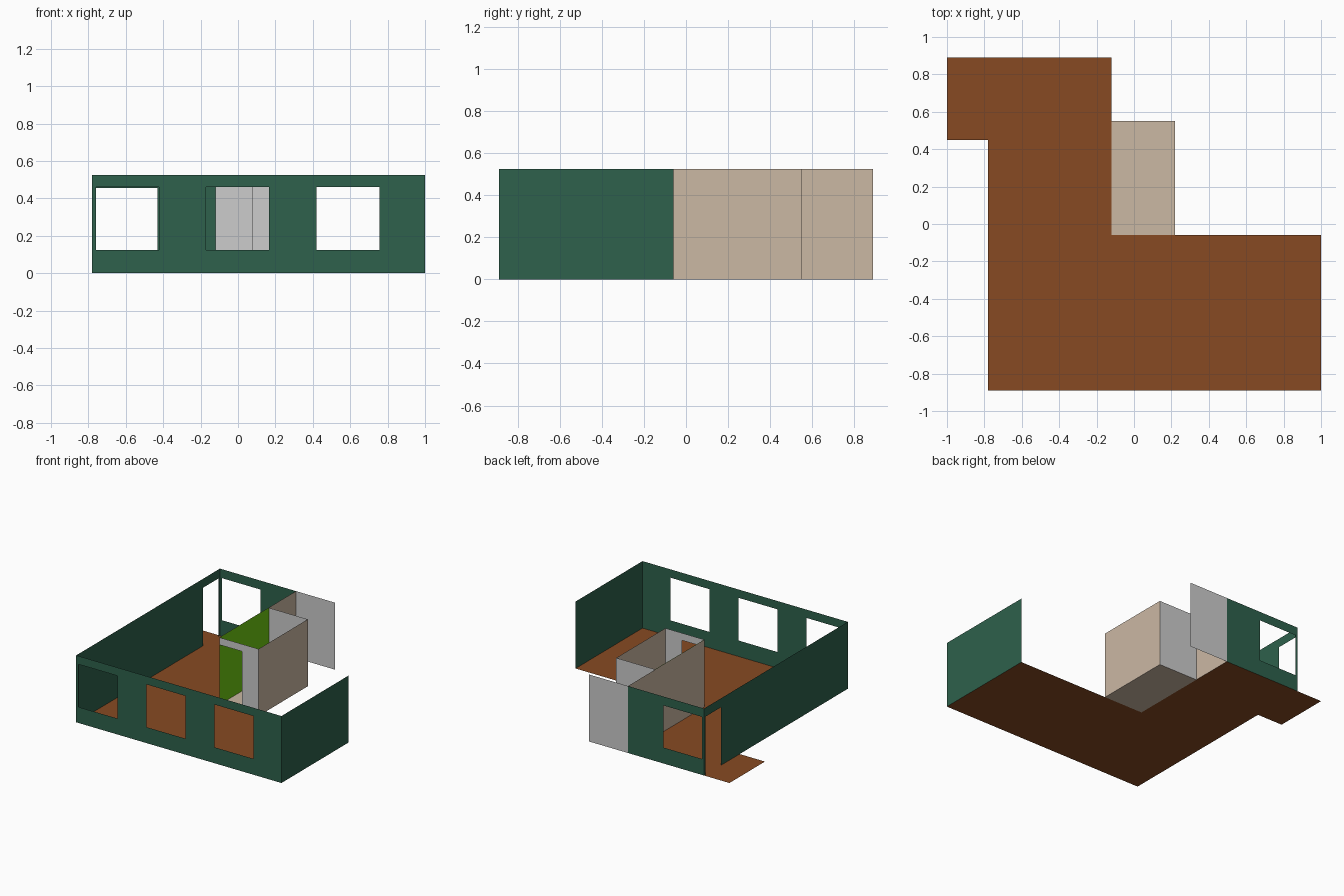
import bpy, bmesh
from mathutils import Vector

if "Cube" in bpy.data.objects:
    bpy.data.objects.remove(bpy.data.objects["Cube"])

H = 0.525            # wall height
SILL, HEAD = 0.125, 0.46


def material(name, srgb):
    lin = [((c / 255 + 0.055) / 1.055) ** 2.4 if c > 10 else c / 255 / 12.92 for c in srgb]
    m = bpy.data.materials.new(name)
    m.diffuse_color = (*lin, 1)
    m.use_nodes = True
    m.node_tree.nodes["Principled BSDF"].inputs["Base Color"].default_value = m.diffuse_color
    return m


GREEN = material("dark green paint", (46, 97, 76))
GREY = material("light grey paint", (204, 204, 204))
TAN = material("tan plaster", (203, 184, 164))
BROWN = material("brown floorboards", (135, 74, 34))
LIME = material("bright green paint", (110, 200, 17))


def finish(name, bm, mat):
    me = bpy.data.meshes.new(name)
    bm.to_mesh(me)
    bm.free()
    me.materials.append(mat)
    ob = bpy.data.objects.new(name, me)
    bpy.context.collection.objects.link(ob)
    return ob


def wall(name, mat, start, end, holes=()):
    """Thin upright panel; holes are (from, to, bottom, top) measured along the wall."""
    a, b = Vector((*start, 0)), Vector((*end, 0))
    length = (b - a).length
    d = (b - a) / length
    us = sorted({0, length, *(u for h in holes for u in h[:2])})
    zs = sorted({0, H, *(z for h in holes for z in h[2:])})
    bm = bmesh.new()
    for u0, u1 in zip(us, us[1:]):
        for z0, z1 in zip(zs, zs[1:]):
            uc, zc = (u0 + u1) / 2, (z0 + z1) / 2
            if any(h[0] < uc < h[1] and h[2] < zc < h[3] for h in holes):
                continue
            corners = ((u0, z0), (u1, z0), (u1, z1), (u0, z1))
            bm.faces.new([bm.verts.new(a + d * u + Vector((0, 0, z))) for u, z in corners])
    bmesh.ops.remove_doubles(bm, verts=bm.verts, dist=1e-4)
    return finish(name, bm, mat)


def floor(name, mat, outline):
    bm = bmesh.new()
    bm.faces.new([bm.verts.new((x, y, 0)) for x, y in outline])
    bmesh.ops.triangulate(bm, faces=bm.faces[:])
    return finish(name, bm, mat)


# Floors: L-shaped main room with a porch, and the small inner room
floor("main_floor", BROWN, [(-1, 0.45), (-0.78, 0.45), (-0.78, -0.89), (1, -0.89),
                            (1, -0.06), (-0.12, -0.06), (-0.12, 0.89), (-1, 0.89)])
floor("small_room_floor", TAN, [(-0.12, -0.06), (0.22, -0.06), (0.22, 0.55), (-0.12, 0.55)])

# Outer walls: three front windows, one back window, a doorway to the porch
front_windows = [(0.02 + 0.59 * i, 0.357 + 0.59 * i, SILL, HEAD) for i in range(3)]
wall("front_wall", GREEN, (-0.78, -0.89), (1, -0.89), front_windows)
wall("right_wall", GREEN, (1, -0.89), (1, -0.06))
wall("back_wall", GREEN, (-0.12, 0.89), (-0.78, 0.89), [(0.31, 0.64, SILL, 0.455)])
wall("left_wall", GREEN, (-0.78, 0.89), (-0.78, -0.89), [(0.018, 0.207, 0, 0.455)])
wall("back_wall_extension", GREY, (-0.12, 0.89), (0.22, 0.89))

# Inner room walls
wall("partition_wall", TAN, (-0.12, 0.89), (-0.12, -0.06))
wall("accent_wall", LIME, (-0.117, -0.06), (-0.117, 0.55))
wall("small_room_front", GREY, (-0.12, -0.06), (0.22, -0.06), [(0.003, 0.195, 0, 0.468)])
wall("small_room_side", TAN, (0.22, -0.06), (0.22, 0.55))
wall("small_room_back", GREY, (-0.12, 0.55), (0.22, 0.55))
